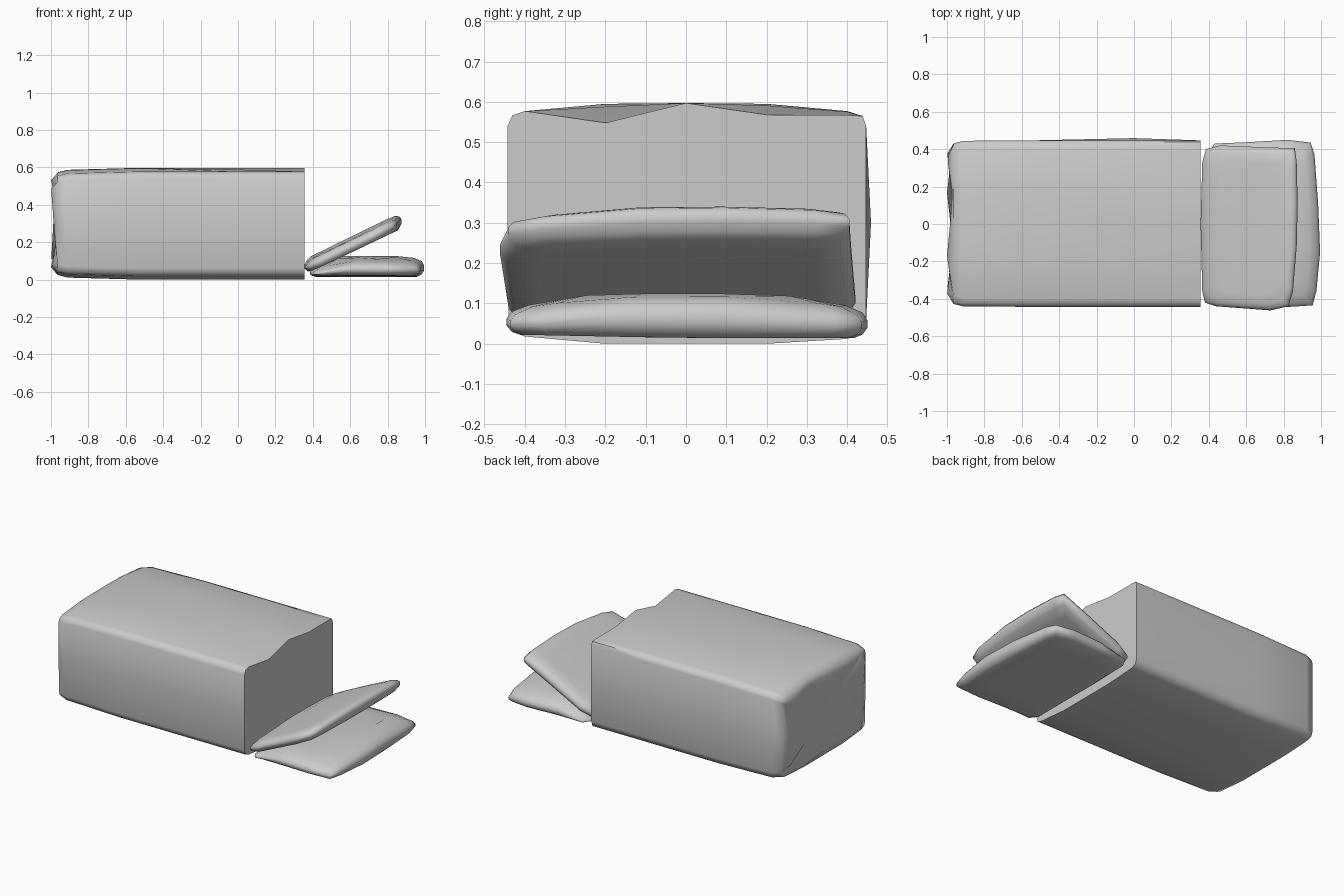
import bpy, bmesh, math

if "Cube" in bpy.data.objects:
    bpy.data.objects.remove(bpy.data.objects["Cube"])


def loft(name, rings):
    """Skin a closed series of equal-length rings and cap both ends."""
    bm = bmesh.new()
    loops = [[bm.verts.new(p) for p in ring] for ring in rings]
    n = len(loops[0])
    for a, b in zip(loops, loops[1:]):
        for i in range(n):
            j = (i + 1) % n
            bm.faces.new((a[i], a[j], b[j], b[i]))
    bm.faces.new(loops[0])
    bm.faces.new(loops[-1])
    bmesh.ops.recalc_face_normals(bm, faces=bm.faces)
    me = bpy.data.meshes.new(name)
    bm.to_mesh(me)
    bm.free()
    ob = bpy.data.objects.new(name, me)
    bpy.context.collection.objects.link(ob)
    bpy.ops.object.select_all(action='DESELECT')
    ob.select_set(True)
    bpy.context.view_layer.objects.active = ob
    bpy.ops.object.shade_smooth_by_angle(angle=math.radians(60))
    return ob


# Loaf: rounded cross-section swept along x, wavy at the cut end
section = [(-.44, .06), (-.43, .03), (-.40, .018), (-.2, 0), (0, 0), (.2, 0),
           (.40, .012), (.435, .025), (.447, .06), (.447, .3), (.447, .54),
           (.438, .565), (.40, .577), (.2, .595), (0, .597), (-.2, .595),
           (-.40, .577), (-.43, .567), (-.443, .54), (-.443, .3)]
# x, width scale, height scale, amount of cut-end sag
stations = [(-.975, .4, .4, 0), (-.985, .84, .78, 0), (-.965, .965, .92, 0),
            (-.91, .995, .965, 0), (-.54, 1, 1, 0), (0, 1, 1, .15), (.355, 1, 1, 1)]
sag = {13: .027, 15: .047, 12: .01}
rings = []
for x, sy, sz, k in stations:
    ring = []
    for i, (y, z) in enumerate(section):
        dx = .015 * math.cos(i * 1.9) if sy == .84 else 0
        bulge = .012 if (x == 0 and i == 9) else 0
        ring.append((x + dx, y * sy + bulge, .3 + (z - k * sag.get(i, 0) - .3) * sz))
    rings.append(ring)
loft("loaf", rings)


def slice_part(name, outline, bottom, top, inset=.055, rim=.012):
    """Pillow-edged slab; bottom(x, y) and top(x, y) give its two faces."""
    xs, ys = [p[0] for p in outline], [p[1] for p in outline]
    cx, cy = (min(xs) + max(xs)) / 2, (min(ys) + max(ys)) / 2
    hx, hy = (max(xs) - min(xs)) / 2, (max(ys) - min(ys)) / 2

    def ring(d, t):
        out = []
        for x, y in outline:
            x, y = cx + (x - cx) * (1 - d / hx), cy + (y - cy) * (1 - d / hy)
            b, u = bottom(x, y), top(x, y)
            out.append((x, y, b + (u - b) * t))
        return out
    loft(name, [ring(inset * 2.5, 0), ring(inset * .6, 0), ring(rim, .12), ring(0, .35),
                ring(0, .62), ring(rim, .86), ring(inset, 1), ring(inset * 2.5, 1)])


# Slice lying flat
slice_part("flat_slice",
           [(.39, -.38), (.42, -.43), (.6, -.44), (.8, -.445), (.955, -.435), (.975, -.36),
            (.995, -.15), (.985, .1), (.965, .37), (.945, .435), (.82, .45), (.6, .437),
            (.43, .43), (.40, .38), (.385, .1), (.385, -.15)],
           lambda x, y: .014 + .02 * abs(y) * (y < 0),
           lambda x, y: .125 - .5 * max(0, .52 - x) - .10 * max(0, x - .85)
           - .17 * max(0, abs(y) - .22))

# Slice leaning over the flat one
slice_part("leaning_slice",
           [(.365, -.36), (.38, -.42), (.44, -.44), (.6, -.452), (.73, -.462), (.825, -.44),
            (.85, -.36), (.87, -.12), (.875, .1), (.87, .33), (.86, .405), (.7, .41),
            (.46, .42), (.385, .40), (.365, .33), (.356, 0)],
           lambda x, y: .047 + .475 * (x - .40) + .15 * max(0, .42 - x),
           lambda x, y: .112 + .49 * (x - .365) - .12 * max(0, x - .8)
           - .07 * max(0, abs(y - .05) - .2), inset=.035)
